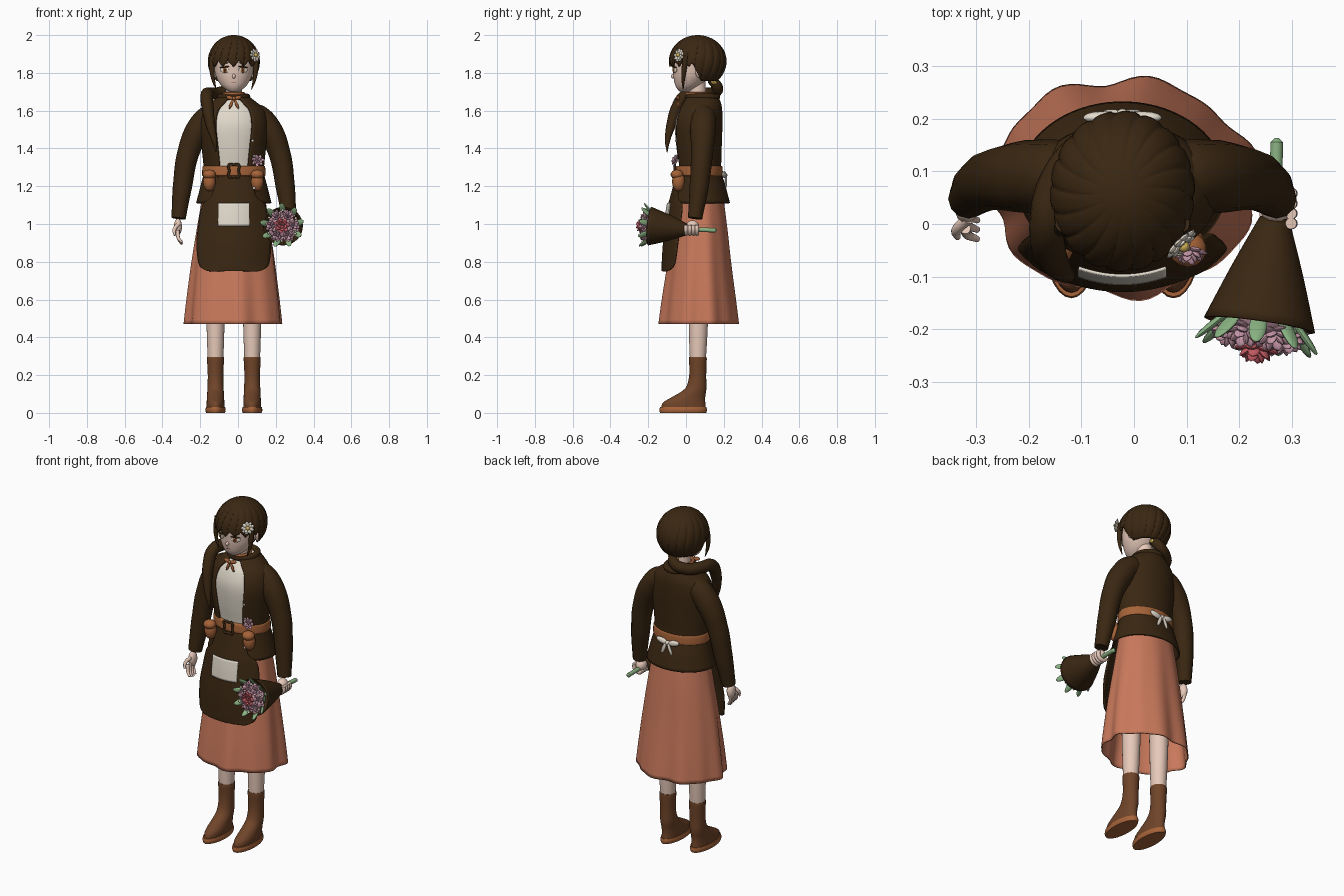
import bpy, bmesh, math
from math import sin, cos, pi
from mathutils import Vector, Matrix, Euler

cube = bpy.data.objects.get("Cube")
if cube:
    bpy.data.objects.remove(cube)

COLOURS = {
    "dark_brown": (0.042, 0.02, 0.006), "terracotta": (0.58, 0.19, 0.105),
    "boot_brown": (0.16, 0.058, 0.022), "belt_tan": (0.38, 0.125, 0.04),
    "skin": (0.82, 0.60, 0.50), "cream": (0.76, 0.70, 0.60),
    "leaf_green": (0.25, 0.44, 0.22), "lilac_pink": (0.55, 0.30, 0.38),
    "rose": (0.52, 0.10, 0.12), "yellow": (0.65, 0.45, 0.10)}
MATS = {}
for key, rgb in COLOURS.items():
    m = bpy.data.materials.new(key)
    m.use_nodes = True
    m.diffuse_color = (*rgb, 1)
    m.node_tree.nodes["Principled BSDF"].inputs["Base Color"].default_value = (*rgb, 1)
    MATS[key] = m
made = []
CX = -0.022  # body centre line


def finish(name, mat, bm, thick=0):
    bmesh.ops.recalc_face_normals(bm, faces=bm.faces)
    me = bpy.data.meshes.new(name)
    bm.to_mesh(me)
    bm.free()
    ob = bpy.data.objects.new(name, me)
    bpy.context.collection.objects.link(ob)
    me.materials.append(MATS[mat])
    if thick:
        s = ob.modifiers.new("thickness", 'SOLIDIFY')
        s.thickness, s.offset = thick, 0
    made.append(ob)
    return ob


def refine(rows, k=4):
    # smooth curve through rows of numbers
    out = []
    for i in range(len(rows) - 1):
        a, b, c, d = (rows[max(0, min(j, len(rows) - 1))] for j in range(i - 1, i + 3))
        for s in range(k):
            t = s / k
            out.append([q + t * (r - p + t * (2*p - 5*q + 4*r - w + t * (3*(q - r) + w - p))) / 2
                        for p, q, r, w in zip(a, b, c, d)])
    return out + [list(rows[-1])]


def grid(bm, rows, closed):
    vs = [[bm.verts.new(p) for p in r] for r in rows]
    n = len(vs[0])
    for a, b in zip(vs, vs[1:]):
        for j in range(n if closed else n - 1):
            bm.faces.new((a[j], a[(j + 1) % n], b[(j + 1) % n], b[j]))
    return vs


def loft(name, mat, rings, cx=CX, n=40, thick=0, caps=True, ripple=None, k=4, M=Matrix()):
    # rings: z, centre y, radius x, radius y, optional half angle of front opening
    bm = bmesh.new()
    rows, gap = [], len(rings[0]) > 4
    for r in refine(rings, k):
        z, cy, rx, ry = r[:4]
        g = r[4] if gap else 0
        row = []
        for j in range(n):
            a = g + (2 * pi - 2 * g) * j / (n - 1 if gap else n)
            f = ripple(a, z) if ripple else 1
            row.append(M @ Vector((cx + rx * f * sin(a), cy - ry * f * cos(a), z)))
        rows.append(row)
    vs = grid(bm, rows, not gap)
    if caps and not gap:
        bm.faces.new(vs[0])
        bm.faces.new(vs[-1])
    return finish(name, mat, bm, thick)


def blobs(name, mat, mats, seg=14):
    bm = bmesh.new()
    for M in mats:
        bmesh.ops.create_uvsphere(bm, u_segments=seg, v_segments=8, radius=1, matrix=M)
    return finish(name, mat, bm)


def at(loc, scale, rot=(0, 0, 0)):
    return Matrix.LocRotScale(Vector(loc), Euler(rot), Vector(scale))


def tube(name, mat, pts, closed=False):
    cu = bpy.data.curves.new(name, 'CURVE')
    cu.dimensions, cu.bevel_depth, cu.bevel_resolution = '3D', 1, 4
    cu.use_fill_caps, cu.resolution_u = True, 8
    sp = cu.splines.new('BEZIER')
    sp.bezier_points.add(len(pts) - 1)
    sp.use_cyclic_u = closed
    for b, p in zip(sp.bezier_points, pts):
        b.co, b.radius = p[:3], p[3]
        b.handle_left_type = b.handle_right_type = 'AUTO'
    ob = bpy.data.objects.new(name, cu)
    bpy.context.collection.objects.link(ob)
    bpy.ops.object.select_all(action='DESELECT')
    ob.select_set(True)
    bpy.context.view_layer.objects.active = ob
    bpy.ops.object.convert(target='MESH')
    ob = bpy.context.object
    ob.data.materials.clear()
    ob.data.materials.append(MATS[mat])
    made.append(ob)


def ring(name, mat, cy, z, rx, ry, r):
    tube(name, mat, [(CX + rx * sin(a), cy - ry * cos(a), z, r)
                     for a in (i * pi / 6 for i in range(12))], True)


def panel(name, mat, rows, thick):
    # rows: z, half width, front y, backward bend at the edges
    bm = bmesh.new()
    ts = [i / 12 - 1 for i in range(25)]
    grid(bm, [[(CX + w * t, f + b * t * t, z) for t in ts] for z, w, f, b in refine(rows)], False)
    finish(name, mat, bm, thick)


def flower(name, mat, centre, normal, r, layers=((7, 1, 0.3), (6, 0.7, 0.8), (4, 0.4, 1.2))):
    base = Matrix.Translation(centre) @ Vector(normal).to_track_quat('Z', 'Y').to_matrix().to_4x4()
    blobs(name, mat, [base @ Matrix.Rotation(2 * pi * i / n + s, 4, 'Z') @
                      Matrix.Translation((r * s * 0.55, 0, r * tilt * 0.25)) @ Matrix.Rotation(-tilt, 4, 'Y') @
                      Matrix.Diagonal((r * 0.5, r * 0.3, r * 0.14, 1))
                      for n, s, tilt in layers for i in range(n)], 8)


# Legs, boots and soles
for side, s in (("right", -1), ("left", 1)):
    x = CX + s * 0.097
    loft(side + "_leg", "skin", [(0.25, .062, .04, .04), (0.45, .065, .047, .05), (1.0, .07, .06, .065)], x, 24)
    loft(side + "_boot", "boot_brown",
         [(.025, -.013, .047, .118), (.055, -.01, .047, .112), (.085, .015, .045, .087), (.13, .052, .043, .056),
          (.2, .062, .041, .045), (.285, .063, .045, .047), (.295, .063, .042, .044)], x, 28)
    loft(side + "_sole", "belt_tan", [(0, -.015, .05, .122), (.015, -.015, .054, .126), (.03, -.015, .051, .123)], x, 28)

# Skirt with folds deepening towards the hem
loft("skirt", "terracotta",
     [(.47, .07, .25, .203), (.6, .07, .238, .188), (.8, .072, .215, .162), (1.0, .075, .186, .138), (1.22, .072, .15, .112)],
     n=96, thick=.006, caps=False,
     ripple=lambda a, z: 1 + .05 * (1.22 - z) * (sin(7 * a + .6) + .6 * sin(11 * a)))

# Apron and pocket
panel("apron", "dark_brown",
      [(.75, .12, -.125, .025), (.758, .155, -.125, .04), (.79, .185, -.125, .065), (.9, .196, -.118, .075),
       (1.0, .185, -.105, .075), (1.1, .165, -.091, .07), (1.15, .115, -.078, .035), (1.27, .09, -.046, .03)], .008)
panel("apron_pocket", "cream", [(.99, .083, -.113, .015), (1.05, .083, -.107, .015), (1.11, .083, -.098, .015)], .006)

# Shirt and open jacket share one torso shape
TORSO = [(1.11, .075, .195, .153, .6), (1.2, .075, .172, .13, .56), (1.28, .07, .155, .113, .5),
         (1.4, .062, .165, .122, .53), (1.52, .06, .176, .128, .57), (1.6, .07, .158, .117, .55),
         (1.64, .08, .118, .1, .45), (1.67, .085, .078, .082, .35)]
loft("shirt", "cream", [(z, cy, rx - .01, ry - .01) for z, cy, rx, ry, g in TORSO[1:]])
loft("jacket", "dark_brown", TORSO, n=56, thick=.01)
ring("jacket_collar", "dark_brown", .088, 1.672, .07, .075, .018)
blobs("jacket_buttons", "cream", [at((.078, -.053, 1.44), (.007, .005, .007)), at((.085, -.06, 1.19), (.008, .005, .008)),
                                  at((.085, -.056, 1.36), (.007, .005, .007))])
for side, s in (("right", -1), ("left", 1)):
    tube(side + "_sleeve", "dark_brown",
         [(CX + s * x, y, z, r) for x, y, z, r in
          ((.07, .09, 1.58, .055), (.125, .092, 1.565, .068), (.185, .09, 1.5, .069), (.24, .085, 1.38, .058),
           (.272, .07, 1.2, .051), (.293, .048, 1.03, .038))])

# Belt, buckle, pouches and the bow at the back
loft("belt", "belt_tan", [(1.255, .07, .164, .121), (1.262, .07, .168, .125), (1.3, .07, .166, .123), (1.307, .07, .162, .119)])
bx, bz, by = .025, .032, -.06
tube("belt_buckle", "dark_brown", [(CX + bx * i, by, 1.282 + bz * j, .007)
                                   for i, j in ((-1, -1), (-1, 0), (-1, 1), (0, 1), (1, 1), (1, 0), (1, -1), (0, -1))], True)
for side, x in (("right", -.152), ("left", .102)):
    blobs(side + "_pouch", "belt_tan", [at((x, -.04, 1.225), (.034, .034, .052)), at((x, -.048, 1.262), (.036, .034, .026))])
flower("belt_flower", "lilac_pink", (.105, -.05, 1.335), (0, -1, .3), .034)
blobs("back_bow", "cream", [at((CX + s * x, y, z), size, (0, s * turn, 0)) for s in (-1, 1)
                            for x, y, z, size, turn in ((.038, .202, 1.262, (.038, .012, .017), -.25),
                                                        (.02, .212, 1.225, (.011, .006, .035), -.4))]
      + [at((CX, .205, 1.258), (.012, .014, .013))])

# Neck, head, ears and nose
loft("neck", "skin", [(1.62, .07, .05, .05), (1.68, .062, .043, .045), (1.78, .055, .045, .048)], n=24)
loft("head", "skin",
     [(1.698, -.008, .012, .014), (1.705, -.004, .033, .034), (1.73, .01, .065, .065), (1.77, .025, .09, .09),
      (1.81, .035, .102, .104), (1.87, .045, .108, .115), (1.94, .055, .085, .095), (1.97, .06, .04, .05)])
blobs("ears", "skin", [at((CX + s * .104, .07, 1.805), (.012, .02, .032), (0, s * .15, 0)) for s in (-1, 1)])
blobs("nose", "skin", [at((CX, -.068, 1.782), (.009, .012, .012))])
blobs("mouth", "rose", [at((CX, -.058, 1.751), (.014, .005, .003))])


def eyes(name, mat, y, z, size, x=.049, tilt=0):
    blobs(name, mat, [at((CX + s * x, y, z), size, (0, s * tilt, s * .45)) for s in (-1, 1)])


eyes("eye_whites", "cream", -.06, 1.815, (.027, .005, .015))
eyes("irises", "belt_tan", -.064, 1.815, (.013, .004, .015), .047)
eyes("pupils", "dark_brown", -.067, 1.815, (.006, .003, .009), .047)
eyes("upper_lashes", "dark_brown", -.063, 1.831, (.029, .006, .004), tilt=.1)
eyes("eyebrows", "dark_brown", -.066, 1.853, (.024, .005, .003))

# Ribbed hair cap with ragged fringe
bm = bmesh.new()
rows = []
for i in range(25):
    row = []
    for j in range(180):
        a = 2 * pi * j / 180
        d = min(a, 2 * pi - a)
        fringe = 1.52 + .5 * abs((a * 2.4) % 1 - .5)
        blend = min(1, max(0, (d - 1.35) / .4))
        p = .02 + (fringe + (2.4 - fringe) * blend - .02) * i / 24
        rib = 1 - .045 * min(1, max(0, (p - .22) * 4)) * (1 - abs(sin(9 * a + p * 1.5))) ** 2
        row.append((CX + .133 * rib * sin(p) * sin(a), .062 - .148 * rib * sin(p) * cos(a), 1.86 + .135 * cos(p)))
    rows.append(row)
vs = grid(bm, rows, True)
bm.faces.new(vs[0])
finish("hair_cap", "dark_brown", bm, .01)
blobs("hair_crown", "dark_brown", [at((CX, .062, 1.993), (.033, .033, .007))])
for side, s in (("right", -1), ("left", 1)):
    tube(side + "_side_lock", "dark_brown", [(CX + s * x, y, z, r) for x, y, z, r in
                                             ((.112, .0, 1.89, .016), (.116, -.01, 1.82, .014), (.108, -.015, 1.76, .009), (.093, -.015, 1.712, .002))])

# Ponytail drawn forward over the right shoulder
tube("ponytail", "dark_brown",
     [(CX, .135, 1.765, .025), (-.035, .165, 1.725, .03), (-.095, .145, 1.695, .032), (-.15, .075, 1.69, .033),
      (-.165, .0, 1.68, .034), (-.16, -.05, 1.61, .032), (-.145, -.08, 1.52, .025), (-.125, -.098, 1.44, .014), (-.115, -.1, 1.38, .002)])
blobs("hair_tie", "yellow", [at((CX, .148, 1.75), (.036, .022, .015), (-.5, 0, 0))])
clip, out = Vector((.088, -.036, 1.893)), Vector((.68, -.7, .2))
flower("hair_flower", "cream", clip, out, .036, ((9, 1, .15), (7, .6, .4)))
blobs("hair_flower_centre", "yellow", [at(clip + out * .01, (.011, .011, .011))])

# Choker and neck bow
ring("choker", "belt_tan", .058, 1.69, .052, .056, .008)
blobs("neck_bow", "belt_tan", [at((CX + s * x, -.042, z), size, (0, s * t, 0)) for s in (-1, 1)
                               for x, z, size, t in ((.02, 1.668, (.021, .01, .011), -.3), (.014, 1.635, (.008, .006, .028), -.4))]
      + [at((CX, -.047, 1.665), (.009, .01, .01))])

# Hanging right hand and gripping left hand
blobs("right_palm", "skin", [at((-.318, .03, .985), (.022, .03, .045))])
for i in range(4):
    y = .045 - i * .018
    tube("right_finger", "skin", [(-.32, y, .965, .01), (-.315, y - .012, .925, .009), (-.297, y - .02, .892 + .006 * abs(i - 1), .006)])
tube("right_thumb", "skin", [(-.315, .01, 1.0, .011), (-.337, -.012, .97, .01), (-.335, -.025, .94, .006)])
blobs("left_fist", "skin", [at((.268, .035, .985), (.03, .035, .035))])
for i in range(4):
    y = .058 - i * .019
    tube("left_finger", "skin", [(.298, y, .995, .011), (.297, y, .965, .011), (.268, y, .948, .011), (.243, y, .965, .009)])

# Bouquet: stem, paper wrap, leaves, blossoms
start, aim = Vector((.267, .01, .97)), Vector((-.14, -.98, .09)).normalized()
turn = Matrix.Translation(start) @ aim.to_track_quat('Z', 'Y').to_matrix().to_4x4()
tube("bouquet_stem", "leaf_green", [(.255, -.1, .975, .012), (.266, .02, .972, .012), (.271, .155, .967, .012), (.271, .163, .967, .004)])
loft("bouquet_wrap", "dark_brown", [(0, 0, .026, .026), (.1, 0, .066, .066), (.205, 0, .104, .1)], 0, 40, .005, False, M=turn)
blobs("bouquet_leaves", "leaf_green",
      [turn @ Matrix.Rotation(2 * pi * i / 9 + .2, 4, 'Z') @ Matrix.Translation((.088, 0, .215)) @
       Matrix.Rotation(.75, 4, 'Y') @ Matrix.Diagonal((.007, .017, .045, 1)) for i in range(9)])
flower("bouquet_rose", "rose", turn @ Vector((0, 0, .245)), aim, .042)
blobs("bouquet_filling", "lilac_pink", [turn @ Matrix.Translation((0, 0, .195)) @ Matrix.Diagonal((.07, .07, .035, 1))])
buds = []
for i in range(6):
    a = i * pi / 3
    side = turn.to_3x3() @ Vector((cos(a), sin(a), 0))
    flower("bouquet_blossom", "lilac_pink", turn @ Vector((.056 * cos(a), .056 * sin(a), .222)), aim + side * .6, .04)
    buds.append(turn @ Matrix.Translation((.082 * cos(a + .5), .082 * sin(a + .5), .235)) @ Matrix.Scale(.007, 4))
blobs("bouquet_buds", "cream", buds)

# Smooth shading with crisp edges
bpy.ops.object.select_all(action='DESELECT')
for ob in made:
    ob.select_set(True)
bpy.context.view_layer.objects.active = made[0]
bpy.ops.object.shade_smooth_by_angle(angle=math.radians(40))
